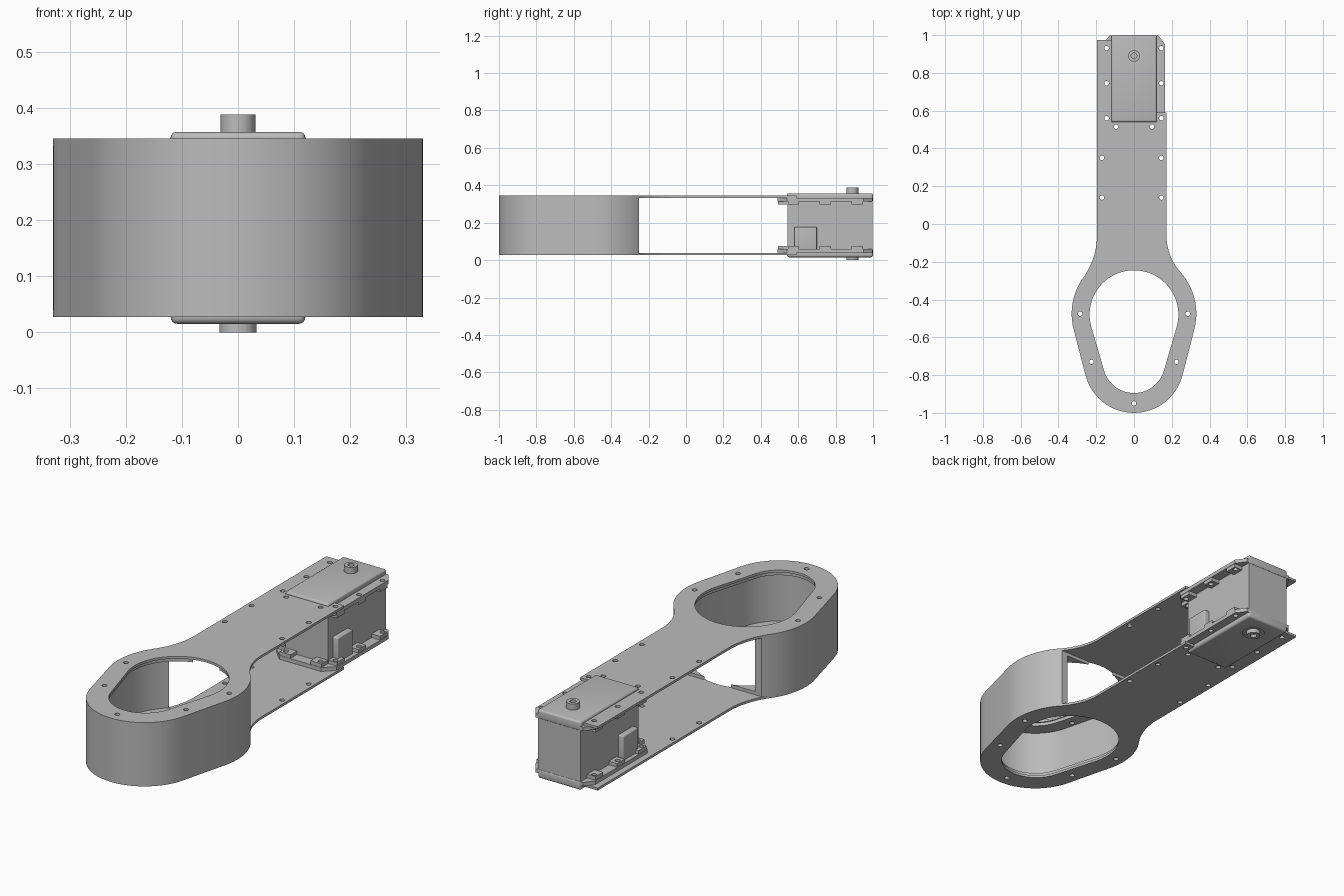
import bpy, bmesh, math
from math import sin, cos, asin, atan2, pi, sqrt

if "Cube" in bpy.data.objects:
    bpy.data.objects.remove(bpy.data.objects["Cube"])

grey = bpy.data.materials.new("plain_grey")
grey.use_nodes = True
grey.diffuse_color = (0.5, 0.5, 0.5, 1)
grey.node_tree.nodes["Principled BSDF"].inputs["Base Color"].default_value = (0.5, 0.5, 0.5, 1)

LOW, HIGH, THICK = 0.027, 0.345, 0.012
MID = (LOW + HIGH) / 2


# ---------- helpers ----------
def arc(cx, cy, r, a0, a1, n=24):
    return [(cx + r * cos(a0 + (a1 - a0) * i / n),
             cy + r * sin(a0 + (a1 - a0) * i / n)) for i in range(n + 1)]


def egg(y1, r1, y2, r2, start, end):
    """Two circles joined by tangents, from angle start on the left
    of the big circle round the front to angle end on its right."""
    a = asin((r1 - r2) / (y1 - y2))
    return (arc(0, y1, r1, start, pi + a) + arc(0, y2, r2, pi + a, 2 * pi - a)
            + arc(0, y1, r1, -a, end))


def add_prism(bm, pts, z0, z1):
    face = bm.faces.new([bm.verts.new((x, y, z0)) for x, y in pts])
    top = bmesh.ops.extrude_face_region(bm, geom=[face])["geom"]
    bmesh.ops.translate(bm, vec=(0, 0, z1 - z0),
                        verts=[v for v in top if isinstance(v, bmesh.types.BMVert)])


def prism(name, outlines, z0, z1, cuts=(), cut_z=(-1, 1), bevel=0):
    """Extruded outlines, minus the extruded cut outlines, with optional bevel."""
    def build(label, shapes, a, b):
        bm = bmesh.new()
        for pts in shapes:
            add_prism(bm, pts, a, b)
        bmesh.ops.recalc_face_normals(bm, faces=bm.faces)
        mesh = bpy.data.meshes.new(label)
        bm.to_mesh(mesh)
        bm.free()
        ob = bpy.data.objects.new(label, mesh)
        bpy.context.collection.objects.link(ob)
        return ob

    ob = build(name, outlines, z0, z1)
    cutter = None
    if bevel:
        mod = ob.modifiers.new("bevel", 'BEVEL')
        mod.width, mod.segments = bevel, 4
    if cuts:
        cutter = build("cutter", cuts, *cut_z)
        cutter.hide_render = True
        mod = ob.modifiers.new("cut", 'BOOLEAN')
        mod.operation, mod.solver, mod.object = 'DIFFERENCE', 'EXACT', cutter
    bpy.context.view_layer.update()
    baked = bpy.data.meshes.new_from_object(
        ob.evaluated_get(bpy.context.evaluated_depsgraph_get()))
    ob.modifiers.clear()
    ob.data = baked
    if cutter:
        bpy.data.objects.remove(cutter)
    ob.data.materials.clear()
    ob.data.materials.append(grey)
    bpy.ops.object.select_all(action='DESELECT')
    ob.select_set(True)
    bpy.context.view_layer.objects.active = ob
    bpy.ops.object.shade_smooth_by_angle(angle=math.radians(30))
    return ob


def box(x0, x1, y0, y1):
    return [(x0, y0), (x1, y0), (x1, y1), (x0, y1)]


def disc(x, y, r, n=32):
    return arc(x, y, r, 0, 2 * pi, n)[:-1]


def both(z0, z1):
    """A height range and its mirror about the middle of the model."""
    return (("top", z0, z1), ("bottom", 2 * MID - z1, 2 * MID - z0))


# ---------- shared outlines ----------
Y1, R1, Y2, R2 = -0.475, 0.33, -0.735, 0.265
NECK_Y = -0.06


def neck_fillet(w):
    dy = NECK_Y - Y1
    r = (w * w + dy * dy - R1 * R1) / (2 * (R1 - w))
    phi = atan2(dy, w + r)
    return arc(w + r, NECK_Y, r, pi, pi + phi), phi


opening = egg(-0.48, 0.235, -0.73, 0.165, pi / 2, pi / 2)[:-1]
servo_holes = [(s * 0.145, y) for s in (-1, 1) for y in (0.56, 0.745, 0.93)]
servo_holes += [(s * 0.095, 0.515) for s in (-1, 1)]
ring_holes = [(0, -0.95)] + [(s * x, y) for s in (-1, 1)
                             for x, y in ((0.285, -0.475), (0.225, -0.73))]
neck_holes = [(x, y) for x in (-0.17, 0.145) for y in (0.14, 0.35)]


def drill(places):
    return [disc(x, y, 0.012, 16) for x, y in places]


# ---------- top and bottom plates ----------
right, phi_r = neck_fillet(0.172)
left, phi_l = neck_fillet(0.196)
left = [(-x, y) for x, y in left]
outline = [(0.172, 0.59), (0.12, 0.59), (0.12, 0.54), (-0.12, 0.54),
           (-0.12, 0.975), (-0.196, 0.975)]
outline += left[:-1] + egg(Y1, R1, Y2, R2, pi - phi_l, phi_r) + right[::-1][1:]
for side, z0, z1 in both(HIGH - THICK, HIGH):
    prism(side + "_plate", [outline], z0, z1,
          [opening] + drill(servo_holes + ring_holes + neck_holes))


# ---------- curved wall, open towards the neck ----------
def open_egg(inset):
    a = asin((-0.25 - Y1) / (R1 - inset))
    return egg(Y1, R1 - inset, Y2, R2 - inset, pi - a, a)


prism("ring_wall", [open_egg(0) + open_egg(0.025)[::-1]], LOW + THICK, HIGH - THICK)

# screw flanges inside the wall
for side, z0, z1 in both(HIGH - THICK - 0.016, HIGH - THICK):
    prism(side + "_ring_flange", [open_egg(0.02)], z0, z1,
          [[(x * 1.03, (y + 0.57) * 1.02 - 0.57) for x, y in opening]] + drill(ring_holes))

# ---------- servo ----------
prism("servo_body", [box(-0.117, 0.117, 0.543, 0.997)], 0.04, 0.33)
prism("servo_top_case", [box(-0.12, 0.12, 0.54, 1.0)], 0.31, 0.357, bevel=0.01)
prism("servo_bottom_case", [box(-0.12, 0.12, 0.54, 1.0)], 0.015, 0.062,
      [disc(0, 0.89, 0.052)], (0, 0.021), bevel=0.012)
prism("servo_top_shaft", [disc(0, 0.89, 0.031)], 0.34, 0.388,
      [disc(0, 0.89, 0.015)], (0.365, 0.5))
prism("servo_bottom_shaft", [disc(0, 0.89, 0.033)], 0, 0.04,
      [disc(0, 0.89, 0.015)], (-0.1, 0.015))
prism("servo_side_block", [box(-0.145, 0.145, 0.58, 0.70)], 0.05, 0.178, bevel=0.006)

# servo mounting flanges with screw lugs
half = [(0.115, 0.49), (0.165, 0.54), (0.165, 0.95), (0.13, 0.998)]
flange = half + [(-x, y) for x, y in half[::-1]]
lugs = [box(min(s * 0.117, s * 0.163), max(s * 0.117, s * 0.163), y - 0.03, y + 0.03)
        for s in (-1, 1) for y in (0.575, 0.745, 0.915)]
lugs += [box(s * 0.085 - 0.03, s * 0.085 + 0.03, 0.492, 0.542) for s in (-1, 1)]
for side, z0, z1 in both(0.314, HIGH - THICK):
    prism(side + "_servo_flange", [flange], z0, z1, drill(servo_holes))
for side, z0, z1 in both(0.296, 0.314):
    prism(side + "_screw_lugs", lugs, z0, z1, drill(servo_holes))
